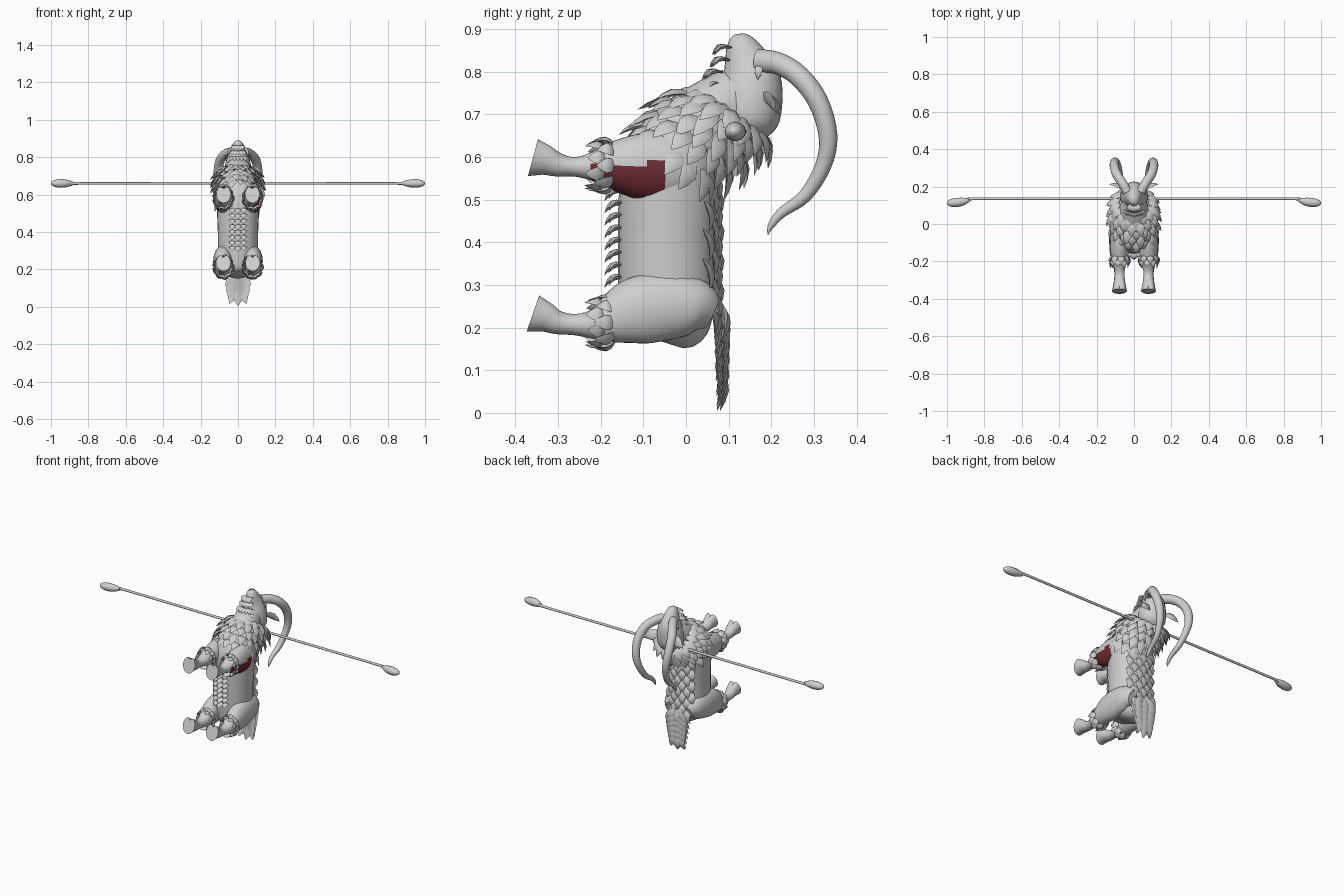
import bpy, bmesh, math, random
from mathutils import Vector as V

if "Cube" in bpy.data.objects:
    bpy.data.objects.remove(bpy.data.objects["Cube"])

random.seed(4)
X, Z = V((1, 0, 0)), V((0, 0, 1))


def material(name, rgb):
    m = bpy.data.materials.new(name)
    m.diffuse_color = (*rgb, 1)
    m.use_nodes = True
    m.node_tree.nodes["Principled BSDF"].inputs["Base Color"].default_value = m.diffuse_color
    return m


GREY = material("pale_grey", (0.62, 0.62, 0.62))
RED = material("dark_red", (0.16, 0.025, 0.035))


def finish(name, bm, angle=50):
    bmesh.ops.recalc_face_normals(bm, faces=bm.faces)
    me = bpy.data.meshes.new(name)
    bm.to_mesh(me)
    bm.free()
    ob = bpy.data.objects.new(name, me)
    bpy.context.collection.objects.link(ob)
    me.materials.append(GREY)
    me.materials.append(RED)
    bpy.ops.object.select_all(action='DESELECT')
    ob.select_set(True)
    bpy.context.view_layer.objects.active = ob
    bpy.ops.object.shade_smooth_by_angle(angle=math.radians(angle))
    return ob


def resample(rows, sub):
    """Catmull-Rom through rows of numbers."""
    out = []
    for i in range(len(rows) - 1):
        p = [rows[max(i - 1, 0)], rows[i], rows[i + 1], rows[min(i + 2, len(rows) - 1)]]
        for k in range(sub):
            t = k / sub
            out.append([0.5 * (2 * b + (c - a) * t + (2 * a - 5 * b + 4 * c - d) * t * t
                               + (3 * b - a - 3 * c + d) * t ** 3) for a, b, c, d in zip(*p)])
    return out + [list(rows[-1])]


def loft(name, rows, side=1, ref=X, n=20, sub=4, shape=None, paint=None):
    """Skin of ellipses; each row is x, y, z, radius along ref, other radius."""
    rows = resample(rows, sub)
    pts = [V((r[0] * side, r[1], r[2])) for r in rows]
    bm, rings = bmesh.new(), []
    for i, (r, c) in enumerate(zip(rows, pts)):
        t = (pts[min(i + 1, len(pts) - 1)] - pts[max(i - 1, 0)]).normalized()
        v = t.cross(ref).normalized()
        u = v.cross(t)
        ring = []
        for k in range(n):
            a = 2 * math.pi * k / n
            f = shape(i / (len(rows) - 1), a) if shape else 1
            ring.append(bm.verts.new(c + f * (u * math.cos(a) * max(r[3], .001)
                                              + v * math.sin(a) * max(r[4], .001))))
        rings.append(ring)
    for a, b in zip(rings, rings[1:]):
        for k in range(n):
            bm.faces.new((a[k], a[(k + 1) % n], b[(k + 1) % n], b[k]))
    bm.faces.new(rings[0])
    bm.faces.new(rings[-1])
    if paint:
        bm.normal_update()
        for f in bm.faces:
            f.material_index = int(paint(f.calc_center_median()))
    return finish(name, bm)


def tuft(bm, base, direction, up, length, width, thick=0.007):
    """One pointed leaf of hair with a raised centre ridge."""
    base, d = V(base), V(direction).normalized()
    s = d.cross(V(up)).normalized()
    w = s.cross(d)
    rings = []
    for t, k in ((0, .45), (.3, .95), (.55, 1), (.8, .6)):
        c = base + d * length * t + w * 0.012 * math.sin(t * math.pi)
        rings.append([bm.verts.new(c + o) for o in
                      (s * k * width / 2, w * thick * k, -s * k * width / 2, -w * thick * k)])
    tip = bm.verts.new(base + d * length)
    for a, b in zip(rings, rings[1:]):
        for k in range(4):
            bm.faces.new((a[k], a[(k + 1) % 4], b[(k + 1) % 4], b[k]))
    for k in range(4):
        bm.faces.new((rings[-1][k], rings[-1][(k + 1) % 4], tip))
    bm.faces.new(rings[0])


# Body and neck
loft("body", [(0, -.05, .165, .04, .04), (0, -.045, .19, .085, .095), (0, -.045, .27, .105, .112),
              (0, -.045, .4, .108, .115), (0, -.04, .5, .112, .118), (0, -.03, .58, .115, .12),
              (0, .01, .64, .105, .105), (0, .07, .70, .085, .09), (0, .13, .75, .06, .07)], n=28)

# Head with muzzle pointing up
loft("head", [(0, .14, .645, .035, .04), (0, .145, .68, .07, .07), (0, .15, .73, .074, .076),
              (0, .152, .785, .062, .07), (0, .14, .83, .043, .052), (0, .127, .865, .03, .035),
              (0, .12, .882, .018, .02), (0, .118, .888, .004, .004)], n=24)


def cleft(t, a):
    """Split toe: notch the upper rim near the hoof end."""
    near = math.exp(-((a - math.pi / 2) / .3) ** 2)
    return 1 - .38 * near * max(0, (t - .75) / .25)


def front_red(c):
    return c.x > .085 and c.z < .585 and -.225 < c.y < -.05


def hind_red(c):
    return c.x < .06 and .2 < c.z < .27 and -.2 < c.y < -.08


for s, label in ((1, "right"), (-1, "left")):
    # Legs with flared hooves
    loft("front_leg_" + label,
         [(.06, .02, .575, .045, .06), (.068, -.04, .576, .056, .08), (.075, -.11, .578, .053, .077),
          (.077, -.17, .58, .046, .058), (.077, -.215, .578, .035, .036), (.077, -.26, .577, .026, .023),
          (.077, -.30, .582, .029, .028), (.077, -.33, .594, .034, .038), (.077, -.358, .602, .039, .048)],
         s, n=32, sub=5, shape=cleft, paint=front_red if s > 0 else None)
    loft("hind_leg_" + label,
         [(.06, .06, .235, .03, .04), (.068, .02, .25, .052, .066), (.076, -.05, .25, .055, .08),
          (.08, -.12, .238, .052, .078), (.08, -.18, .217, .045, .055), (.08, -.215, .208, .034, .036),
          (.079, -.26, .207, .026, .025), (.078, -.30, .212, .029, .028), (.078, -.33, .226, .034, .038),
          (.078, -.358, .236, .039, .048)],
         s, n=32, sub=5, shape=cleft, paint=hind_red if s > 0 else None)
    # Horns
    loft("horn_" + label,
         [(.035, .17, .825, .025, .028), (.06, .215, .82, .025, .026), (.092, .265, .79, .025, .025),
          (.106, .31, .73, .024, .024), (.102, .333, .65, .022, .022), (.09, .322, .58, .019, .019),
          (.077, .28, .51, .016, .016), (.07, .225, .47, .012, .012), (.07, .20, .44, .008, .008),
          (.07, .192, .418, .001, .001)], s, n=16)
    # Long side pole ending in a rounded paddle
    loft("side_pole_" + label,
         [(.04, .135, .66, .007, .007), (.45, .135, .66, .007, .007), (.85, .135, .66, .007, .007),
          (.885, .128, .66, .012, .011), (.915, .12, .66, .02, .021), (.95, .115, .66, .023, .024),
          (.98, .113, .66, .018, .02), (.996, .114, .66, .009, .01), (1, .115, .66, .001, .001)],
         s, ref=Z, n=12, sub=3)
    # Ear and eyelid
    bm = bmesh.new()
    tuft(bm, (s * .05, .18, .74), (s * .75, .3, -.35), (0, 1, .3), .095, .055, .012)
    finish("ear_" + label, bm)
    bm = bmesh.new()
    tuft(bm, (s * .049, .172, .818), (s * .35, -.1, -1), (s, 0, .2), .04, .018, .005)
    finish("eyelid_" + label, bm)
    # Hair cuffs above the lower legs
    bm = bmesh.new()
    for zc in (.58, .212):
        for row, (y, r) in enumerate(((-.165, 1), (-.185, .85))):
            for k in range(9):
                a = 2 * math.pi * (k + row / 2) / 9
                o = V((math.cos(a), 0, math.sin(a)))
                base = V((s * .078, y, zc)) + V((o.x * .036, 0, o.z * .044)) * r
                tuft(bm, base, V((0, -1, 0)) + o * .3, o, .045 + random.uniform(0, .012), .034, .005)
    finish("leg_hair_" + label, bm)

# Layered mane around the leaning neck
axis, side_up = V((0, .6, .8)), V((0, .8, -.6))
bm = bmesh.new()
for row, (y, z, r, flare) in enumerate(((-.005, .62, .1, .75), (.025, .65, .1, .85), (.055, .675, .1, .9),
                                        (.085, .695, .098, 1.05), (.115, .705, .088, 1.25))):
    for k in range(17):
        a = 2 * math.pi * (k + row / 2) / 17
        o = X * math.cos(a) + side_up * math.sin(a)
        base = V((0, y, z)) + o * (r - .012)
        tuft(bm, base, o * (flare + random.uniform(-.25, .15)) - axis, o + axis * .6,
             .085 + random.uniform(-.01, .02), .044, .008)
finish("mane", bm)

# Beard under the jaw and cheeks
bm = bmesh.new()
for i in range(6):
    z = .70 + i * .029
    w = .05 - i * .006
    for x in (-w, -w / 2, 0, w / 2, w):
        y = .09 + .25 * abs(x) - (.012 if i < 4 else -.006 * (i - 3))
        tuft(bm, (x, y, z + .012), (x * 6, -1, -.45), (0, -.5, 1), .045, .028, .006)
finish("beard", bm)

# Hair along the spine
bm = bmesh.new()
for i in range(12):
    z = .64 - i * .035
    for x in ((-.045, 0, .045) if i % 2 else (-.065, -.022, .022, .065)):
        y = .073 - 4.5 * x * x
        tuft(bm, (x, y - .012, z), (x * 3, .24 - abs(x), -1), (x * 4, 1, .2), .078, .046, .008)
finish("spine_hair", bm)

# Fringe along the belly
bm = bmesh.new()
for i in range(8):
    z = .52 - i * .029
    for x in (-.028, 0, .028):
        tuft(bm, (x, -.145, z), (x * 4, -1, -.5), (0, -.5, 1), .052 - abs(x) * .4, .036, .007)
finish("belly_fringe", bm)

# Flat feathered tail
bm = bmesh.new()
for i in range(6):
    z = .25 - i * .028
    for s in (-1, 1):
        for y in (.066 + i * .001, .086 - i * .001):
            tuft(bm, (s * .012, y, z), (s * (.85 - i * .1), 0, -1), (0, 1, 0), .1, .042, .007 - i * .0005)
for i in range(5):
    for y in (.068 + i * .001, .084 - i * .001):
        tuft(bm, (0, y, .25 - i * .035), (0, (.076 - y) * .8, -1), (0, 1, 0), .106, .05, .009)
finish("tail", bm)
